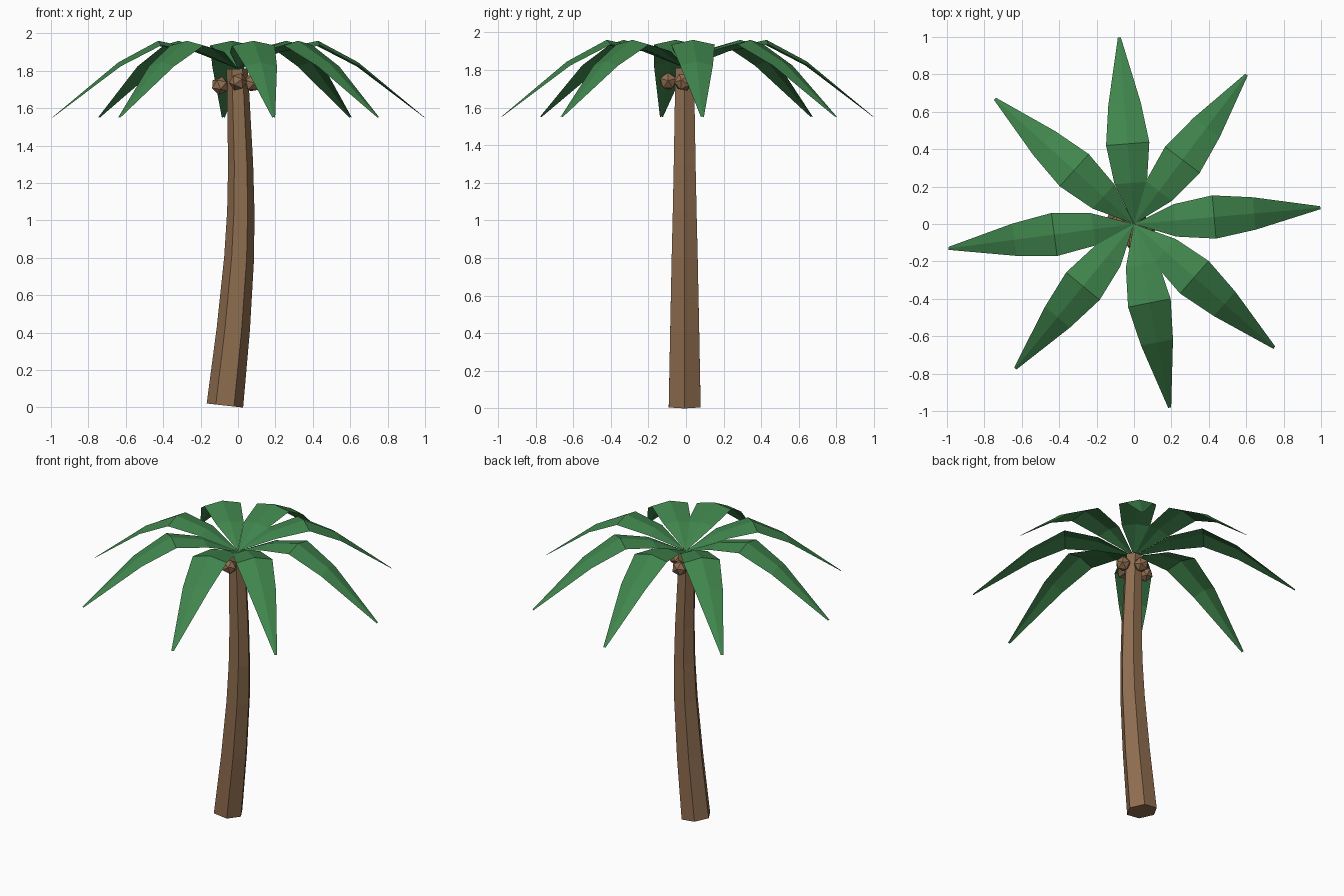
import bpy, bmesh, math
from mathutils import Vector, Matrix, Euler

cube = bpy.data.objects.get("Cube")
if cube:
    bpy.data.objects.remove(cube, do_unlink=True)


def make_material(name, rgb):
    mat = bpy.data.materials.new(name)
    mat.use_nodes = True
    mat.diffuse_color = (*rgb, 1)
    mat.node_tree.nodes["Principled BSDF"].inputs["Base Color"].default_value = (*rgb, 1)
    return mat


def make_object(name, bm, mat):
    mesh = bpy.data.meshes.new(name)
    bm.to_mesh(mesh)
    bm.free()
    mesh.materials.append(mat)
    obj = bpy.data.objects.new(name, mesh)
    bpy.context.collection.objects.link(obj)
    return obj


bark = make_material("bark brown", (0.27, 0.152, 0.078))
leaf_green = make_material("leaf green", (0.051, 0.235, 0.074))

# Trunk: six-sided rings set square to a gently bending path (x, z, radius)
TRUNK = [(-0.07, 0.01, 0.098), (-0.025, 0.42, 0.089), (0.006, 0.8, 0.08),
         (0.015, 1.05, 0.073), (0.014, 1.3, 0.067), (-0.004, 1.81, 0.057)]
bm = bmesh.new()
rings = []
for i, (x, z, radius) in enumerate(TRUNK):
    before, after = TRUNK[max(i - 1, 0)], TRUNK[min(i + 1, len(TRUNK) - 1)]
    lean = math.atan2(after[0] - before[0], after[1] - before[1])
    turn = Matrix.Rotation(lean, 3, 'Y')
    ring = []
    for k in range(6):
        a = k * math.tau / 6
        offset = turn @ Vector((math.cos(a), math.sin(a), 0)) * radius
        ring.append(bm.verts.new(Vector((x, -0.007, z)) + offset))
    rings.append(ring)
for low, high in zip(rings, rings[1:]):
    for k in range(6):
        n = (k + 1) % 6
        bm.faces.new((low[k], low[n], high[n], high[k]))
bm.faces.new(rings[0][::-1])
bm.faces.new(rings[-1])
make_object("trunk", bm, bark)

# Leaves: ridged blades rising from the crown and drooping to a tip
# (distance out, ridge height, half width, drop of the edges)
BLADE = [(0.22, 1.915, 0.087, 0.015), (0.43, 1.96, 0.116, 0.025),
         (0.645, 1.845, 0.087, 0.022), (1.0, 1.552, 0.008, 0.002)]
LEAF_ANGLES = [5, 53, 94.5, 138, 187.5, 230.6, 281, 318.6]
for number, angle in enumerate(LEAF_ANGLES, 1):
    bm = bmesh.new()
    root = bm.verts.new((0, 0, 1.81))
    rows = [[bm.verts.new((r, side * w, z - abs(side) * drop)) for side in (-1, 0, 1)]
            for r, z, w, drop in BLADE]
    for s in (0, 1):
        bm.faces.new((root, rows[0][s], rows[0][s + 1]))
        for a, b in zip(rows, rows[1:]):
            bm.faces.new((a[s], b[s], b[s + 1], a[s + 1]))
    bm.transform(Matrix.Rotation(math.radians(angle), 4, 'Z'))
    make_object(f"leaf_{number}", bm, leaf_green)

# Coconuts: faceted balls around the top of the trunk
COCONUTS = {"front": (0, -0.095, 1.74), "back": (0.0, 0.07, 1.72),
            "left": (0.075, -0.015, 1.735), "right": (-0.095, -0.005, 1.72)}
for i, (side, place) in enumerate(COCONUTS.items()):
    bm = bmesh.new()
    bmesh.ops.create_icosphere(bm, subdivisions=1, radius=0.05)
    spin = Euler((i * 0.9, i * 1.3 + 0.4, i * 0.7)).to_matrix().to_4x4()
    bm.transform(Matrix.Translation(place) @ spin)
    make_object(f"coconut_{side}", bm, bark)
